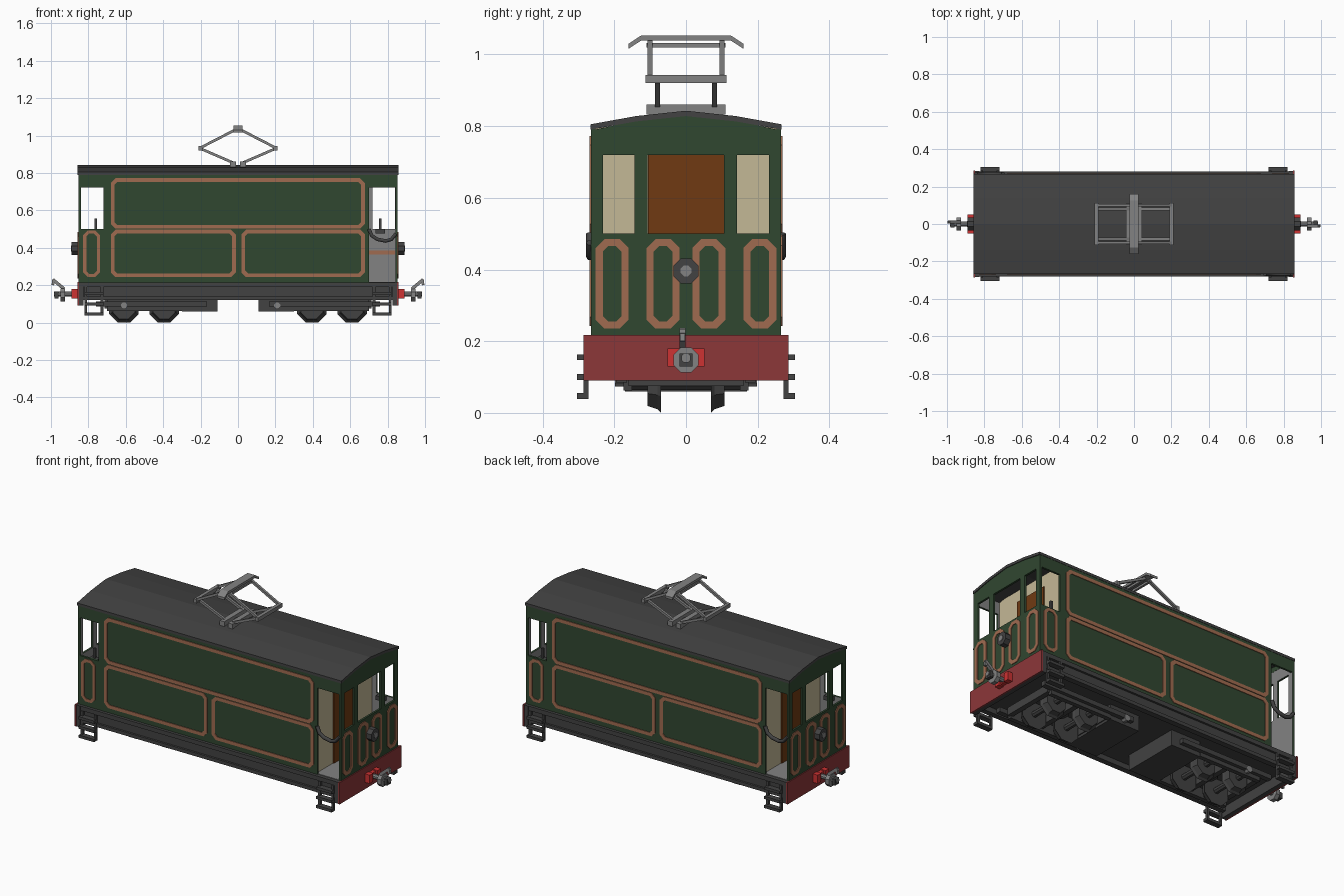
import bpy, bmesh, math
from mathutils import Vector

if "Cube" in bpy.data.objects:
    bpy.data.objects.remove(bpy.data.objects["Cube"])


def material(name, r, g, b):
    def lin(c):
        c /= 255
        return c / 12.92 if c < 0.04045 else ((c + 0.055) / 1.055) ** 2.4
    m = bpy.data.materials.new(name)
    m.diffuse_color = (lin(r), lin(g), lin(b), 1)
    m.use_nodes = True
    m.node_tree.nodes["Principled BSDF"].inputs["Base Color"].default_value = m.diffuse_color
    return m


GREEN = material("dark green", 48, 71, 48)
DARK = material("charcoal", 66, 66, 66)
COPPER = material("copper brown", 160, 107, 80)
RED = material("dull red", 140, 55, 57)
BRIGHT = material("bright red", 205, 50, 50)
CREAM = material("cream", 196, 184, 150)
BROWN = material("wood brown", 112, 58, 18)
GREY = material("mid grey", 130, 130, 130)


def finish(name, bm, *mats):
    bmesh.ops.recalc_face_normals(bm, faces=bm.faces[:])
    me = bpy.data.meshes.new(name)
    bm.to_mesh(me)
    bm.free()
    ob = bpy.data.objects.new(name, me)
    bpy.context.collection.objects.link(ob)
    for m in mats:
        me.materials.append(m)
    return ob


def box(name, x, y, z, mat):
    bm = bmesh.new()
    bmesh.ops.create_cube(bm, size=1)
    for v in bm.verts:
        v.co = [(a + b) / 2 + c * abs(b - a) for (a, b), c in zip((x, y, z), v.co)]
    return finish(name, bm, mat)


def rod(name, p, q, r1, mat, r2=None, sides=8):
    """Tapered prism from p to q with flats turned to the axes."""
    p, q = Vector(p), Vector(q)
    d = (q - p).normalized()
    up = Vector((0, 0, 1)) if abs(d.z) < 0.9 else Vector((1, 0, 0))
    a = d.cross(up).normalized()
    b = a.cross(d)
    bm = bmesh.new()
    rings = []
    for c, r in ((p, r1), (q, r1 if r2 is None else r2)):
        ang = [2 * math.pi * (i + 0.5) / sides for i in range(sides)]
        rings.append([bm.verts.new(c + r * (a * math.cos(t) + b * math.sin(t))) for t in ang])
    for i in range(sides):
        j = (i + 1) % sides
        bm.faces.new((rings[0][i], rings[0][j], rings[1][j], rings[1][i]))
    for ring in rings:
        bm.faces.new(ring)
    return finish(name, bm, mat)


def prism_x(name, profile, x0, x1, mat):
    """Extrude a (y, z) profile along x."""
    bm = bmesh.new()
    f = bm.faces.new([bm.verts.new((x0, y, z)) for y, z in profile])
    new = bmesh.ops.extrude_face_region(bm, geom=[f])["geom"]
    bmesh.ops.translate(bm, vec=(x1 - x0, 0, 0), verts=[g for g in new if isinstance(g, bmesh.types.BMVert)])
    return finish(name, bm, mat)


def wall(name, u, z, holes, place, mats, thick=0.012):
    """Flat wall with rectangular openings; inner skin takes the second material."""
    us = sorted({*u, *(h[i] for h in holes for i in (0, 1))})
    zs = sorted({*z, *(h[i] for h in holes for i in (2, 3))})
    bm = bmesh.new()
    for a, b in zip(us, us[1:]):
        for c, d in zip(zs, zs[1:]):
            if not any(h[0] < (a + b) / 2 < h[1] and h[2] < (c + d) / 2 < h[3] for h in holes):
                bm.faces.new([bm.verts.new(place(*p, 0)) for p in ((a, c), (b, c), (b, d), (a, d))])
    bmesh.ops.remove_doubles(bm, verts=bm.verts[:], dist=1e-5)
    out = Vector(place(0, 0, 1)) - Vector(place(0, 0, 0))
    bm.faces.ensure_lookup_table()
    bm.normal_update()
    flip = bm.faces[0].normal.dot(out) < 0
    bmesh.ops.recalc_face_normals(bm, faces=bm.faces[:])
    ob = finish(name, bm, *mats)
    if ob.data.polygons[0].normal.dot(out) < 0:
        ob.data.flip_normals()
    m = ob.modifiers.new("thickness", "SOLIDIFY")
    m.thickness = thick
    m.offset = -1
    m.material_offset = 1


def bead(name, u0, u1, z0, z1, place, w=0.02, cut=0.025):
    """Thin chamfered rectangular moulding."""
    def loop(i, c):
        a, b, lo, hi = u0 + i, u1 - i, z0 + i, z1 - i
        return [(a + c, lo), (b - c, lo), (b, lo + c), (b, hi - c),
                (b - c, hi), (a + c, hi), (a, hi - c), (a, lo + c)]
    bm = bmesh.new()
    rings = [[bm.verts.new(place(u, z, d)) for u, z in loop(i, c)]
             for i, c, d in ((0, cut, -.001), (0, cut, .004), (w, cut * .6, .004), (w, cut * .6, -.001))]
    for k in range(4):
        r, s = rings[k], rings[(k + 1) % 4]
        for i in range(8):
            j = (i + 1) % 8
            bm.faces.new((r[i], r[j], s[j], s[i]))
    finish(name, bm, COPPER)


def span(s, a, b):
    return tuple(sorted((s * a, s * b)))


# Roof shell, floor and middle underframe
ROOF = [(-.267, .805), (-.14, .828), (0, .843), (.14, .828), (.267, .805)]
prism_x("roof", ROOF + [(y, z - .015) for y, z in reversed(ROOF)], -.857, .857, DARK)
box("floor", (-.84, .84), (-.26, .26), (.2, .218), GREY)
box("underfloor", (-.84, .84), (-.265, .265), (.15, .2), DARK)

# Everything below repeats with a half turn about z
for s, tag in ((1, "a"), (-1, "b")):
    side = lambda u, z, d, s=s: (s * u, -s * (.265 + d), z)
    end = lambda u, z, d, s=s: (s * (.853 + d), s * u, z)

    # Body walls with window, doorway and end windows
    wall("side_wall_" + tag, (-.853, .853), (.213, .797),
         [(-.84, -.72, .5, .722), (.7, .842, .213, .722)], side, (GREEN, GREY))
    wall("end_wall_" + tag, (-.265, .265), (.213, .79),
         [(-.232, -.143, .5, .72), (-.108, .106, .5, .72), (.142, .232, .5, .72)], end, (GREEN, GREY))
    prism_x("gable_" + tag, [(-.265, .788), (.265, .788), (.14, .815), (0, .83), (-.14, .815)],
            s * .853, s * .84, GREEN)

    # Mouldings
    bead("upper_side_moulding_" + tag, -.68, .678, .502, .772, side)
    bead("lower_side_moulding_left_" + tag, -.68, -.012, .243, .497, side)
    bead("lower_side_moulding_right_" + tag, .018, .678, .243, .497, side)
    bead("small_side_moulding_" + tag, -.828, -.738, .243, .492, side, .017)
    for i, c in enumerate((-.206, -.064, .064, .206)):
        bead(f"end_moulding_{i}_{tag}", c - .046, c + .046, .235, .485, end, .02)

    # Cab bulkhead with wooden door, inner rail and brake handle
    box("bulkhead_" + tag, span(s, .68, .69), (-.253, .253), (.218, .8), CREAM)
    box("bulkhead_door_" + tag, span(s, .69, .696), (-.106, .106), (.218, .73), BROWN)
    box("inner_rail_" + tag, span(s, .7, .84), span(s, .248, .253), (.365, .384), COPPER)
    box("handle_bracket_" + tag, span(s, .735, .785), span(s, .225, .253), (.475, .5), DARK)
    box("brake_handle_" + tag, span(s, .753, .767), span(s, .235, .249), (.5, .557), DARK)

    # Sagging safety chain across the doorway
    cu = bpy.data.curves.new("door_chain_" + tag, "CURVE")
    cu.dimensions = "3D"
    cu.bevel_depth, cu.bevel_resolution, cu.use_fill_caps = .011, 1, True
    pts = [(.7, .5), (.715, .465), (.745, .445), (.79, .436), (.82, .445), (.845, .475)]
    sp = cu.splines.new("POLY")
    sp.points.add(len(pts) - 1)
    for p, (x, z) in zip(sp.points, pts):
        p.co = (s * x, -s * .268, z, 1)
    cu.materials.append(DARK)
    bpy.context.collection.objects.link(bpy.data.objects.new("door_chain_" + tag, cu))

    # Channel-section sole bar
    for part, ya, yb, za, zb in (("top", .25, .282, .19, .215), ("web", .25, .27, .12, .2), ("foot", .25, .282, .12, .14)):
        box(f"sole_bar_{part}_{tag}", (-.85, .85), span(s, ya, yb), (za, zb), DARK)

    # Buffer beam, headlamp and coupler
    box("end_beam_" + tag, span(s, .825, .85), (-.283, .283), (.09, .215), DARK)
    box("beam_face_" + tag, span(s, .85, .859), (-.286, .286), (.09, .217), RED)
    rod("headlamp_" + tag, (s * .85, 0, .396), (s * .89, 0, .396), .038, DARK)
    rod("lamp_lens_" + tag, (s * .89, 0, .396), (s * .894, 0, .396), .016, GREY)
    for y in (-.036, .036):
        box(f"coupler_mount_{tag}", span(s, .858, .89), (y - .016, y + .016), (.13, .18), BRIGHT)
    box("coupler_block_" + tag, span(s, .858, .88), (-.02, .02), (.135, .175), BRIGHT)
    rod("coupler_shaft_" + tag, (s * .86, 0, .153), (s * .985, 0, .153), .014, GREY)
    rod("coupler_disc_" + tag, (s * .925, 0, .148), (s * .95, 0, .148), .038, GREY)
    box("coupler_pin_" + tag, span(s, .96, .98), (-.018, .018), (.13, .166), DARK)
    rod("coupler_hook_" + tag, (s * .93, -s * .01, .18), (s * .99, -s * .01, .23), .012, GREY, sides=4)
    rod("coupler_hook_tip_" + tag, (s * .985, -s * .01, .233), (s * .99, -s * .01, .2), .01, GREY, sides=4)

    # Footsteps under all four corners
    for x in (-.77, .77):
        for z in (.047, .1, .155):
            box("step_tread", (x - .05, x + .05), span(s, .272, .304), (z - .008, z + .008), DARK)
        for dx in (-.043, .043):
            box("step_post", (x + dx - .007, x + dx + .007), span(s, .272, .286), (.04, .19), DARK)

    # Bogie: frame, motor box and brake cylinder
    for y in (-1, 1):
        box("bogie_side", span(s, .3, .7), span(y, .15, .175), (.062, .12), DARK)
        box("bogie_spring_plank", span(s, .165, .76), span(y, .165, .195), (.085, .112), DARK)
    for x in (.29, .5, .7):
        box("bogie_cross_bar", span(s, x - .015, x + .015), (-.16, .16), (.075, .12), DARK)
    box("motor_box_" + tag, span(s, .11, .3), (-.17, .17), (.06, .16), DARK)
    rod("bogie_pivot_" + tag, (s * .5, 0, .09), (s * .5, 0, .16), .05, DARK)
    for x in (.395, .61):
        rod("axle", (s * x, -.15, .08), (s * x, .15, .08), .018, DARK)
        for y in (-1, 1):
            rod("wheel_flange", (s * x, y * .07, .0785), (s * x, y * .08, .0785), .085, DARK, .074)
            rod("wheel_tread", (s * x, y * .08, .0785), (s * x, y * .107, .0785), .074, DARK, .064)

    # Pantograph half: lower arms, elbow bar, upper arms
    for y in (-1, 1):
        rod("pantograph_lower_arm", (s * .02, y * .08, .852), (s * .2, y * .08, .93), .01, GREY, sides=4)
        rod("pantograph_upper_arm", (s * .2, y * .1, .935), (s * .012, y * .1, 1.032), .01, GREY, sides=4)
    box("pantograph_elbow_" + tag, span(s, .19, .21), (-.113, .113), (.921, .943), GREY)
    box("pantograph_base_" + tag, span(s, .012, .042), (-.11, .11), (.832, .86), GREY)
    rod("pantograph_head_bar_" + tag, (s * .018, -.11, 1.026), (s * .018, .11, 1.026), .009, GREY, sides=4)

# Brake cylinders beside the bogies
for x in (-.61, .21):
    for y in (-1, 1):
        rod("brake_cylinder", (x, y * .12, .09), (x, y * .198, .09), .018, GREY)

# Collector shoe with drooped ends
SHOE = [(-.16, 1.03), (-.125, 1.053), (.125, 1.053), (.16, 1.03)]
prism_x("collector_shoe", SHOE + [(y, z - .014) for y, z in reversed(SHOE)], -.025, .025, GREY)
